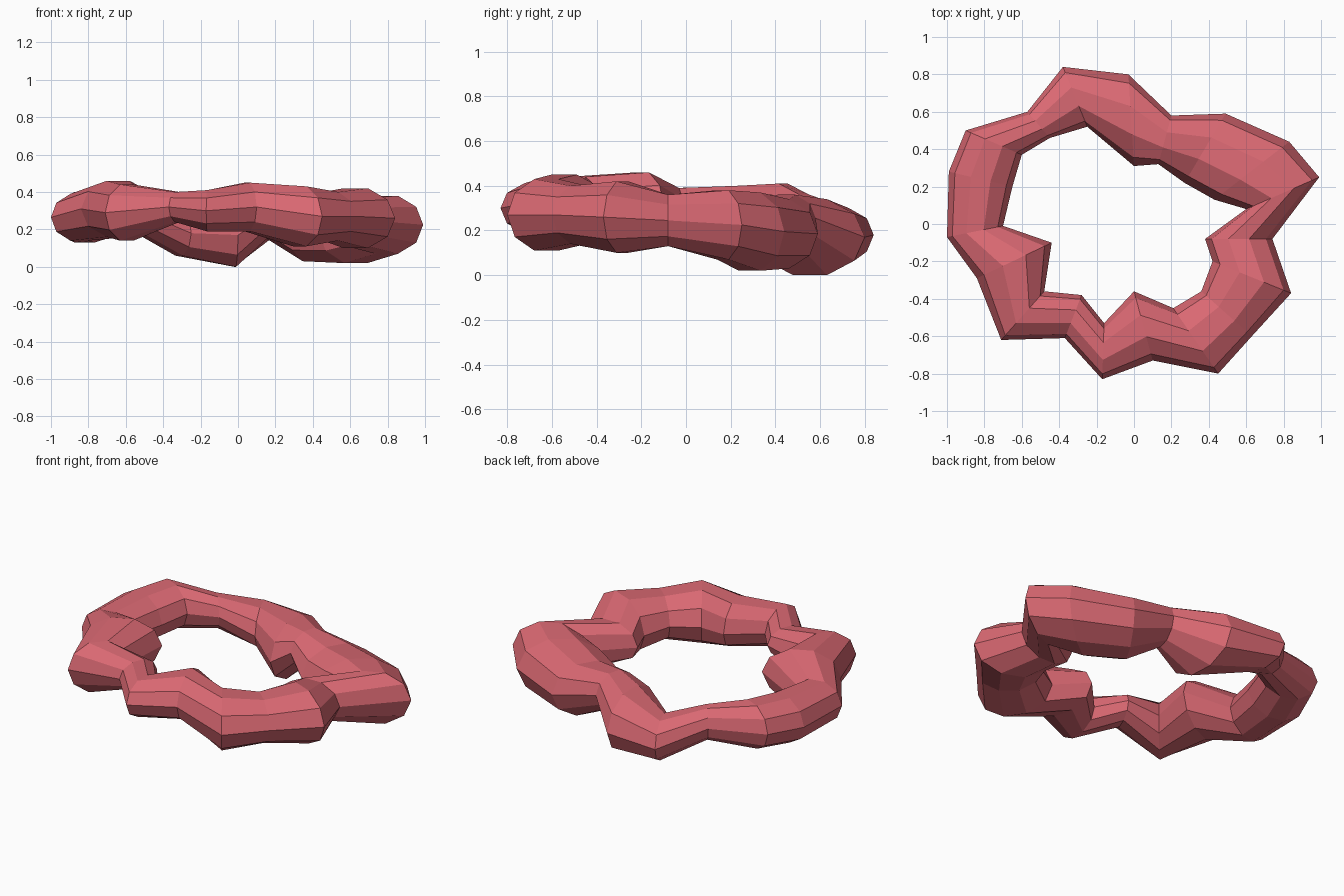
import bpy, bmesh
from math import cos, sin, pi, radians
from mathutils import Vector

SIDES = 10

# Cross-sections round the ring: outer x, outer y, inner x, inner y, bottom z, top z
sections = [
    (0.99, 0.25, 0.60, 0.08, 0.07, 0.38),
    (0.83, 0.44, 0.43, 0.13, 0.02, 0.37),
    (0.49, 0.59, 0.27, 0.22, 0.03, 0.34),
    (0.20, 0.58, 0.13, 0.32, 0.15, 0.36),
    (-0.03, 0.80, 0.00, 0.31, 0.00, 0.34),
    (-0.38, 0.84, -0.25, 0.52, 0.06, 0.30),
    (-0.57, 0.60, -0.45, 0.46, 0.17, 0.36),
    (-0.90, 0.50, -0.60, 0.37, 0.15, 0.41),
    (-0.99, 0.28, -0.65, 0.20, 0.13, 0.40),
    (-1.00, -0.07, -0.70, -0.01, 0.14, 0.39),
    (-0.84, -0.29, -0.44, -0.10, 0.16, 0.46),
    (-0.71, -0.62, -0.48, -0.36, 0.14, 0.44),
    (-0.37, -0.61, -0.28, -0.38, 0.24, 0.40),
    (-0.17, -0.83, -0.16, -0.53, 0.19, 0.41),
    (0.10, -0.73, 0.00, -0.36, 0.19, 0.45),
    (0.45, -0.80, 0.21, -0.45, 0.11, 0.43),
    (0.63, -0.60, 0.36, -0.36, 0.14, 0.40),
    (0.84, -0.37, 0.42, -0.20, 0.10, 0.42),
    (0.74, -0.08, 0.38, -0.08, 0.13, 0.36),
]

# Skin the sections into one closed lumpy ring
bm = bmesh.new()
loops = []
for ox, oy, ix, iy, lo, hi in sections:
    outer, inner = Vector((ox, oy, 0)), Vector((ix, iy, 0))
    mid, half = (outer + inner) / 2, (outer - inner) / 2
    rise = (hi - lo) / 2 / sin(radians(72))
    loop = []
    for k in range(SIDES):
        a = 2 * pi * k / SIDES
        p = mid + half * cos(a)
        p.z = (lo + hi) / 2 + rise * sin(a)
        loop.append(bm.verts.new(p))
    loops.append(loop)
for i, a in enumerate(loops):
    b = loops[(i + 1) % len(loops)]
    for k in range(SIDES):
        n = (k + 1) % SIDES
        bm.faces.new((a[k], a[n], b[n], b[k]))
bmesh.ops.recalc_face_normals(bm, faces=bm.faces)

mesh = bpy.data.meshes.new("lumpy_ring")
bm.to_mesh(mesh)
bm.free()
ring = bpy.data.objects.new("lumpy_ring", mesh)
bpy.context.collection.objects.link(ring)

# Rosy red
mat = bpy.data.materials.new("rose_red")
mat.diffuse_color = (0.70, 0.14, 0.17, 1)
mesh.materials.append(mat)
